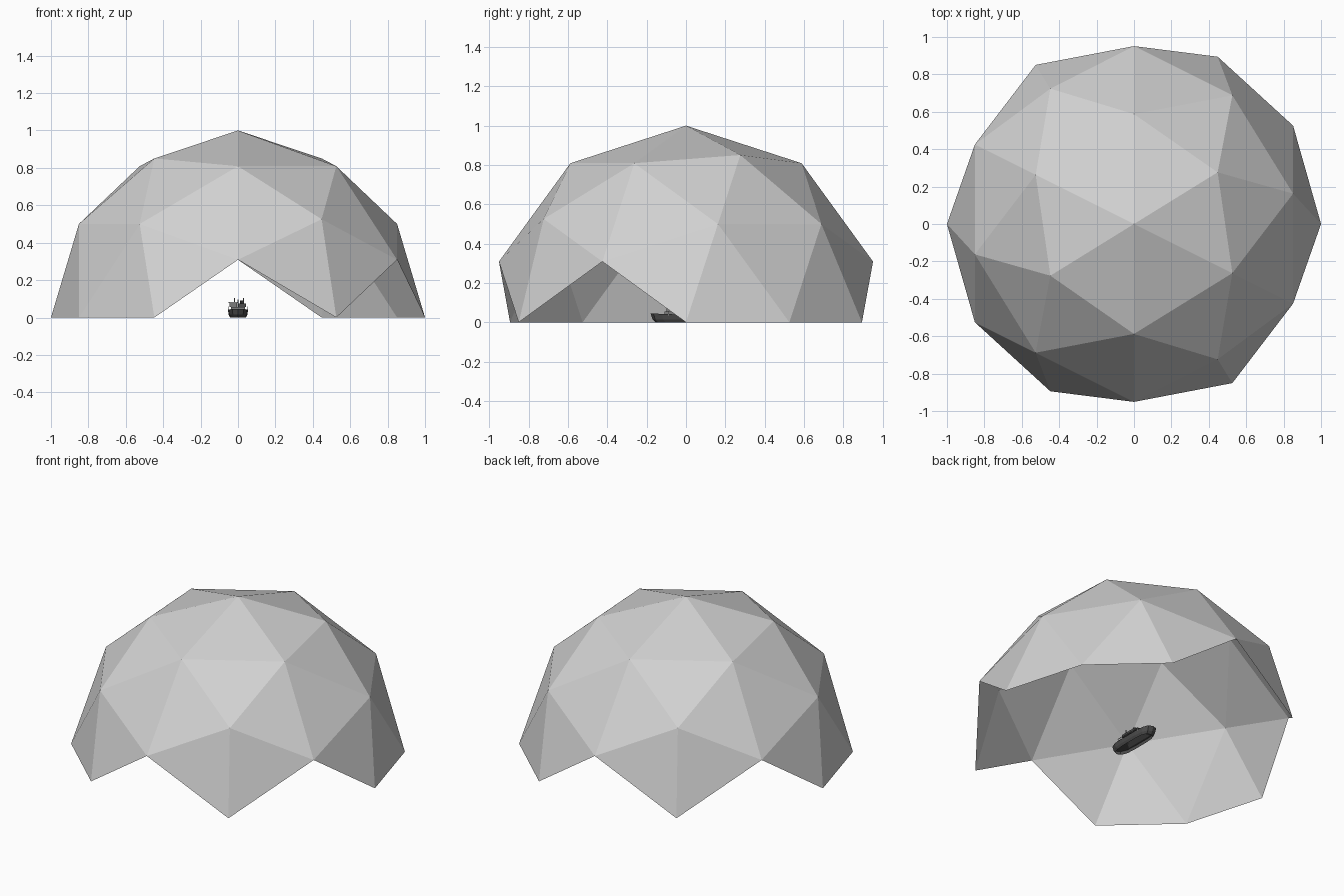
import bpy, bmesh, math
from itertools import combinations
from mathutils import Vector, Matrix

if "Cube" in bpy.data.objects:
    bpy.data.objects.remove(bpy.data.objects["Cube"])


def material(name, v):
    m = bpy.data.materials.new(name)
    m.diffuse_color = (v, v, v, 1)
    m.use_nodes = True
    m.node_tree.nodes["Principled BSDF"].inputs["Base Color"].default_value = m.diffuse_color
    return m


SHELL = material("shell grey", 0.64)
HULL = material("dark hull grey", 0.07)
CABIN = material("cabin grey", 0.2)
TRIM = material("light trim grey", 0.5)


def finish(bm, name, mat):
    bmesh.ops.recalc_face_normals(bm, faces=bm.faces)
    me = bpy.data.meshes.new(name)
    bm.to_mesh(me)
    bm.free()
    me.materials.append(mat)
    ob = bpy.data.objects.new(name, me)
    bpy.context.collection.objects.link(ob)
    return ob


def box(name, x, y, z, mat):
    """Box from (min, max) pairs on each axis."""
    bm = bmesh.new()
    bmesh.ops.create_cube(bm, size=1)
    for v in bm.verts:
        for i, (lo, hi) in enumerate((x, y, z)):
            v.co[i] = lo if v.co[i] < 0 else hi
    return finish(bm, name, mat)


def post(name, x, y, z0, z1, r, mat, sides=8):
    bm = bmesh.new()
    bmesh.ops.create_cone(bm, cap_ends=True, segments=sides, radius1=r, radius2=r, depth=z1 - z0,
                          matrix=Matrix.Translation((x, y, (z0 + z1) / 2)))
    return finish(bm, name, mat)


# Geodesic dome: two-frequency icosahedron, kept above the ground plane
a, b = 0.52573, 0.85065
corners = []
for s in (-1, 1):
    for t in (-1, 1):
        corners += [Vector((s * a, 0, t * b)), Vector((0, s * b, t * a)), Vector((s * b, t * a, 0))]
mids = [(p + q).normalized() for p, q in combinations(corners, 2) if (p - q).length < 1.1]
turn = Matrix.Rotation(math.atan2(a, b), 3, 'Z')
bm = bmesh.new()
for p in corners + mids:
    bm.verts.new(turn @ p)
bmesh.ops.convex_hull(bm, input=bm.verts[:])
bmesh.ops.recalc_face_normals(bm, faces=bm.faces)
low = [f for f in bm.faces if min(v.co.z for v in f.verts) < -0.01]
bmesh.ops.delete(bm, geom=low, context='FACES')
finish(bm, "dome_shell", SHELL)

# Boat hull: plan outline lofted upwards, open below
plan = [(0.0, -1.0), (0.55, -0.92), (0.9, -0.68), (1.0, -0.3), (1.0, 0.4), (0.88, 0.75), (0.55, 0.95), (0.0, 1.0)]
plan += [(-x, y) for x, y in plan[-2:0:-1]]
levels = [(0.0, 0.042, 0.155), (0.015, 0.05, 0.17), (0.04, 0.054, 0.18)]
bm = bmesh.new()
rings = [[bm.verts.new((x * w, y * l, z + (0.006 * y * y if z > 0.03 else 0))) for x, y in plan]
         for z, w, l in levels]
n = len(plan)
for r0, r1 in zip(rings, rings[1:]):
    for i in range(n):
        j = (i + 1) % n
        bm.faces.new((r0[i], r0[j], r1[j], r1[i]))
finish(bm, "boat_hull", HULL)

# Deck inside the hull
bm = bmesh.new()
bm.faces.new([bm.verts.new((x * 0.051, y * 0.172, 0.03)) for x, y in plan])
finish(bm, "boat_deck", HULL)

# Cabins, funnels and masts
box("lower_cabin", (-0.038, 0.038), (-0.11, 0.1), (0.03, 0.056), CABIN)
box("wheelhouse", (-0.045, -0.006), (-0.1, -0.03), (0.056, 0.078), CABIN)
box("wheelhouse_roof", (-0.05, -0.004), (-0.104, -0.026), (0.078, 0.082), TRIM)
box("aft_cabin", (0.004, 0.042), (-0.06, 0.06), (0.056, 0.076), HULL)
for x, y, top in ((-0.018, -0.06, 0.104), (0.03, -0.04, 0.104), (0.0, 0.04, 0.095)):
    post("mast", x, y, 0.05, top, 0.003, CABIN)
post("funnel", 0.022, 0.03, 0.07, 0.09, 0.01, HULL)

# Deck rails along both sides
for s in (-1, 1):
    box("side_rail", (s * 0.05 - 0.0015, s * 0.05 + 0.0015), (-0.09, 0.1), (0.055, 0.058), TRIM)
    for i in range(5):
        post("rail_post", s * 0.05, -0.088 + i * 0.046, 0.035, 0.056, 0.0015, TRIM, 6)
